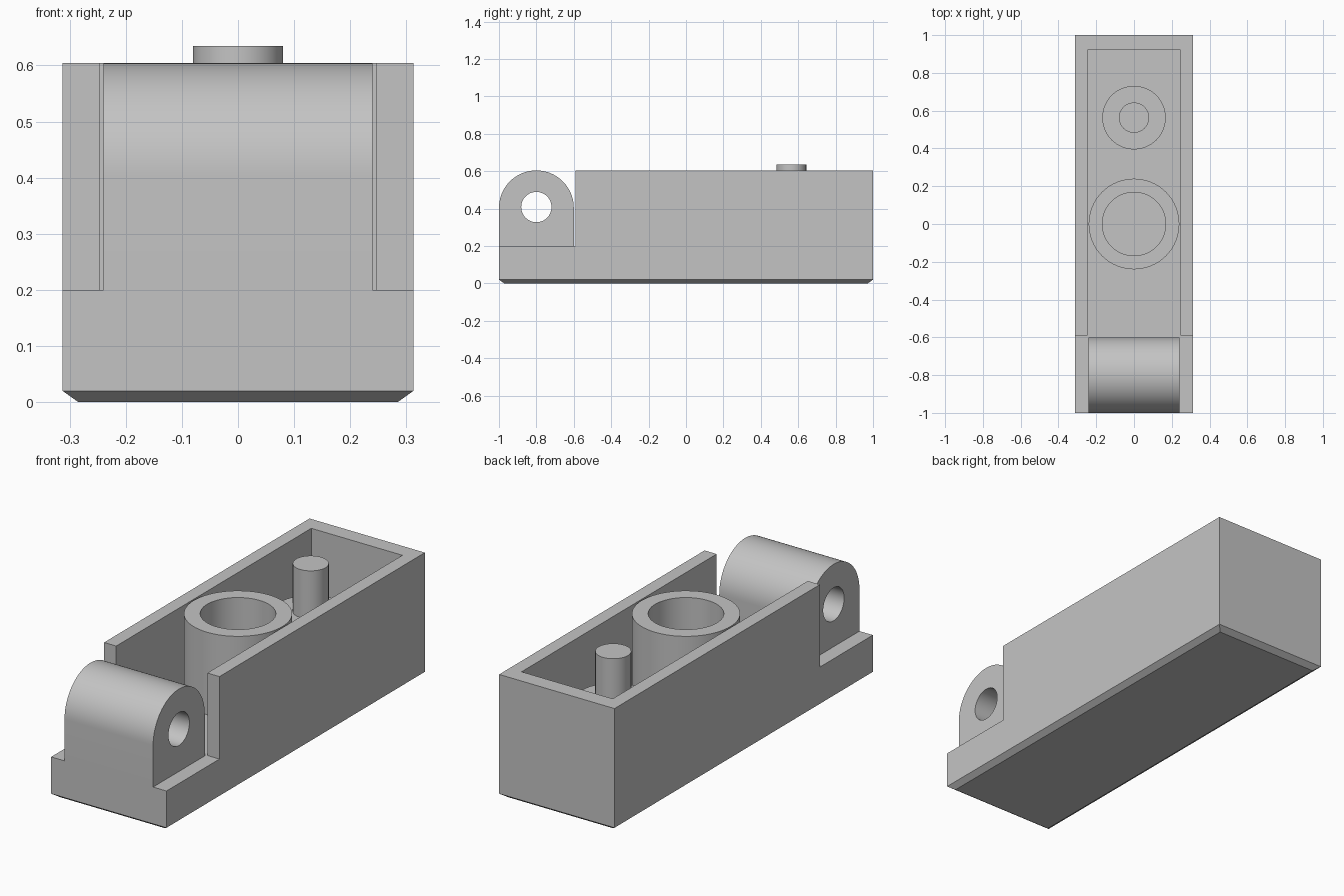
import bpy, bmesh
from math import pi, sin, cos, radians
from mathutils import Matrix

cube = bpy.data.objects.get("Cube")
if cube:
    bpy.data.objects.remove(cube, do_unlink=True)

grey = bpy.data.materials.new("plain grey")
grey.use_nodes = True
colour = (0.55, 0.55, 0.55, 1)
grey.diffuse_color = colour
grey.node_tree.nodes["Principled BSDF"].inputs["Base Color"].default_value = colour

HALF_X, FLOOR, RIM = 0.3125, 0.2, 0.604
INNER_X, LUG_X = 0.247, 0.24


def arc(cx, cy, r, start=0, sweep=2 * pi, n=64):
    closed = sweep >= 2 * pi
    count = n if closed else n + 1
    return [(cx + r * cos(start + sweep * i / n), cy + r * sin(start + sweep * i / n))
            for i in range(count)]


def finish(name, bm):
    bmesh.ops.recalc_face_normals(bm, faces=bm.faces)
    mesh = bpy.data.meshes.new(name)
    bm.to_mesh(mesh)
    bm.free()
    mesh.materials.append(grey)
    obj = bpy.data.objects.new(name, mesh)
    bpy.context.collection.objects.link(obj)
    bpy.ops.object.select_all(action='DESELECT')
    obj.select_set(True)
    bpy.context.view_layer.objects.active = obj
    bpy.ops.object.shade_smooth_by_angle(angle=radians(30))
    return obj


def prism(name, loops, low, high, matrix=Matrix()):
    """Fill the outlines (the first outer, the rest holes) and extrude them."""
    bm = bmesh.new()
    edges = []
    for loop in loops:
        verts = [bm.verts.new((u, v, low)) for u, v in loop]
        edges += [bm.edges.new((verts[i - 1], verts[i])) for i in range(len(verts))]
    bmesh.ops.triangle_fill(bm, edges=edges, use_beauty=True)
    grown = bmesh.ops.extrude_face_region(bm, geom=bm.faces[:], use_keep_orig=True)
    moved = [g for g in grown["geom"] if isinstance(g, bmesh.types.BMVert)]
    bmesh.ops.translate(bm, verts=moved, vec=(0, 0, high - low))
    bm.transform(matrix)
    return finish(name, bm)


# Base slab with a chamfered underside
bm = bmesh.new()
rings = []
for z, inset in ((0, 0.028), (0.02, 0), (FLOOR, 0)):
    x, y = HALF_X - inset, 1 - inset
    rings.append([bm.verts.new((sx * x, sy * y, z))
                  for sx, sy in ((-1, -1), (1, -1), (1, 1), (-1, 1))])
for a, b in zip(rings, rings[1:]):
    for i in range(4):
        bm.faces.new((a[i - 1], a[i], b[i], b[i - 1]))
bm.faces.new(rings[0])
bm.faces.new(rings[-1])
finish("base_slab", bm)

# Wall on three sides, open towards the front
right_half = [(HALF_X, 1), (HALF_X, -0.59), (INNER_X, -0.59), (INNER_X, 0.92)]
wall = right_half + [(-x, y) for x, y in reversed(right_half)]
prism("surrounding_wall", [wall], FLOOR, RIM)

# Hollow centre tube, round boss and pin
prism("centre_tube", [arc(0, 0, 0.24), arc(0, 0, 0.168)], FLOOR, RIM)
prism("pin_boss", [arc(0, 0.563, 0.168)], FLOOR, 0.4)
prism("pin", [arc(0, 0.563, 0.08)], 0.4, 0.635)

# Round-topped hinge lug with a cross hole; its outline lies in the y-z plane
sideways = Matrix(((0, 0, 1, 0), (1, 0, 0, 0), (0, 1, 0, 0), (0, 0, 0, 1)))
outline = [(-1, FLOOR), (-0.6, FLOOR)] + arc(-0.8, 0.404, 0.2, 0, pi, 40)
prism("hinge_lug", [outline, arc(-0.8, 0.408, 0.081, n=48)], -LUG_X, LUG_X, sideways)
